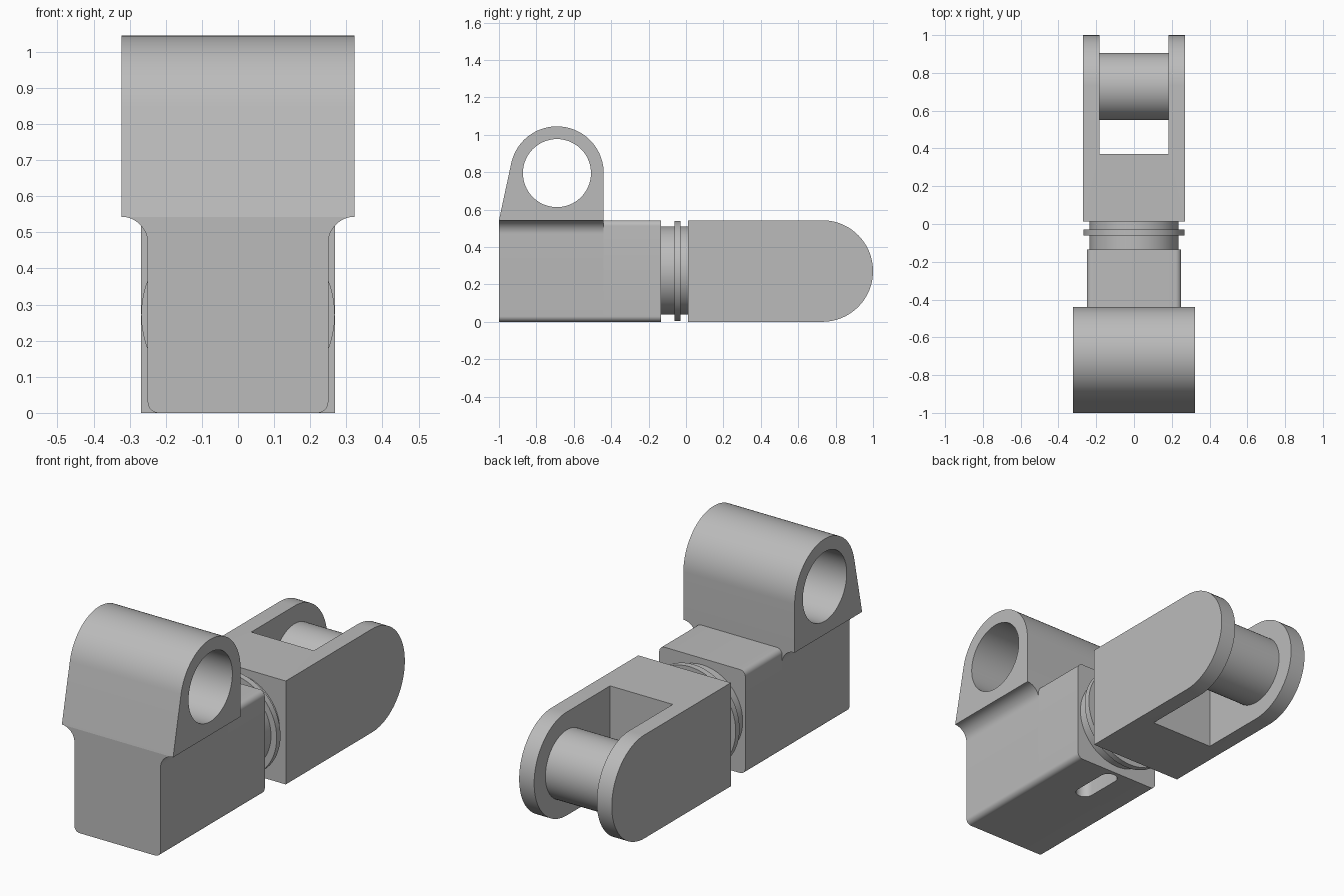
import bpy, bmesh
from math import sin, cos, radians, atan2, acos, hypot, degrees
from mathutils import Vector

if "Cube" in bpy.data.objects:
    bpy.data.objects.remove(bpy.data.objects["Cube"])

grey = bpy.data.materials.new("plain_grey")
grey.use_nodes = True
grey.diffuse_color = (0.5, 0.5, 0.5, 1)
grey.node_tree.nodes["Principled BSDF"].inputs["Base Color"].default_value = (0.5, 0.5, 0.5, 1)


def arc(cx, cy, r, start, end, steps=16):
    angles = [radians(start + (end - start) * i / steps) for i in range(steps + 1)]
    return [(cx + r * cos(a), cy + r * sin(a)) for a in angles]


def circle(cx, cy, r, steps=64):
    return arc(cx, cy, r, 0, 360, steps)[:-1]


def prism(name, points, axis, low, high):
    """Extrude a 2D outline along one axis; the outline uses the other two in order."""
    def place(p, t):
        co = list(p)
        co.insert("xyz".index(axis), t)
        return Vector(co)
    bm = bmesh.new()
    face = bm.faces.new([bm.verts.new(place(p, low)) for p in points])
    grown = bmesh.ops.extrude_face_region(bm, geom=[face])["geom"]
    shift = place((0, 0), high - low)
    bmesh.ops.translate(bm, vec=shift, verts=[g for g in grown if isinstance(g, bmesh.types.BMVert)])
    bmesh.ops.recalc_face_normals(bm, faces=bm.faces)
    mesh = bpy.data.meshes.new(name)
    bm.to_mesh(mesh)
    bm.free()
    obj = bpy.data.objects.new(name, mesh)
    bpy.context.collection.objects.link(obj)
    mesh.materials.append(grey)
    return obj


def select(obj):
    bpy.ops.object.select_all(action="DESELECT")
    obj.select_set(True)
    bpy.context.view_layer.objects.active = obj


def combine(obj, other, operation):
    mod = obj.modifiers.new(operation.lower(), "BOOLEAN")
    mod.operation, mod.object, mod.solver = operation, other, "EXACT"
    select(obj)
    bpy.ops.object.modifier_apply(modifier=mod.name)
    bpy.data.objects.remove(other)


def mirrored(half):
    return half + [(-x, z) for x, z in reversed(half)]


HALF, TOP, ROUND = 0.25, 0.543, 0.03
MID = TOP / 2
LUG_HALF, LUG_Y, LUG_Z, LUG_R = 0.323, -0.69, 0.795, 0.25
LUG_BACK = LUG_Y + LUG_R

# Front block: flared under the lug, rounded behind it
bottom = arc(HALF - ROUND, ROUND, ROUND, -90, 0, 8)
flare_r = LUG_HALF - HALF
flare = arc(LUG_HALF, TOP - flare_r, flare_r, 180, 90)
rounded = arc(HALF - ROUND, TOP - ROUND, ROUND, 0, 90, 8)
block = prism("front_block", mirrored(bottom + flare), "y", -1, LUG_BACK)
rear_block = prism("rear_block", mirrored(bottom + rounded), "y", LUG_BACK, -0.135)

# Short blind slot under the block
slot_r = 0.045
slot = arc(0, -0.20, slot_r, 0, 180) + arc(0, -0.38, slot_r, 180, 360)
combine(rear_block, prism("slot_cutter", slot, "z", -0.1, 0.1), "DIFFERENCE")

# Lug with a round bore; its sloped front meets the circle at a tangent
dy, dz = -1 - LUG_Y, TOP - LUG_Z
tangent = degrees(atan2(dz, dy)) + 360 - degrees(acos(LUG_R / hypot(dy, dz)))
outline = [(-1, TOP), (LUG_BACK, TOP)] + arc(LUG_Y, LUG_Z, LUG_R, 0, tangent, 40)
lug = prism("lug", outline, "x", -LUG_HALF, LUG_HALF)
bore = prism("bore_cutter", circle(LUG_Y, LUG_Z, 0.182), "x", -1, 1)
combine(lug, bore, "DIFFERENCE")

# Swivel neck and its collar
neck = prism("swivel_neck", circle(0, MID + 0.003, 0.235), "y", -0.14, 0.02)
collar = prism("swivel_collar", circle(0, MID, 0.268), "y", -0.062, -0.03)

# Rear fork: round-ended body with an open slot
body = [(0.012, TOP), (0.012, 0)] + arc(1 - MID, MID, MID, -90, 90, 40)
fork = prism("rear_fork", body, "x", -0.269, 0.269)
gap = [(-0.182, 0.37), (0.182, 0.37), (0.182, 1.2), (-0.182, 1.2)]
combine(fork, prism("gap_cutter", gap, "z", -1, 1), "DIFFERENCE")

# Cross pin between the fork arms
pin = prism("cross_pin", circle(1 - MID, MID, 0.178), "x", -0.19, 0.19)

for obj in (block, rear_block, lug, neck, collar, fork, pin):
    select(obj)
    bpy.ops.object.shade_smooth_by_angle(angle=radians(30))
